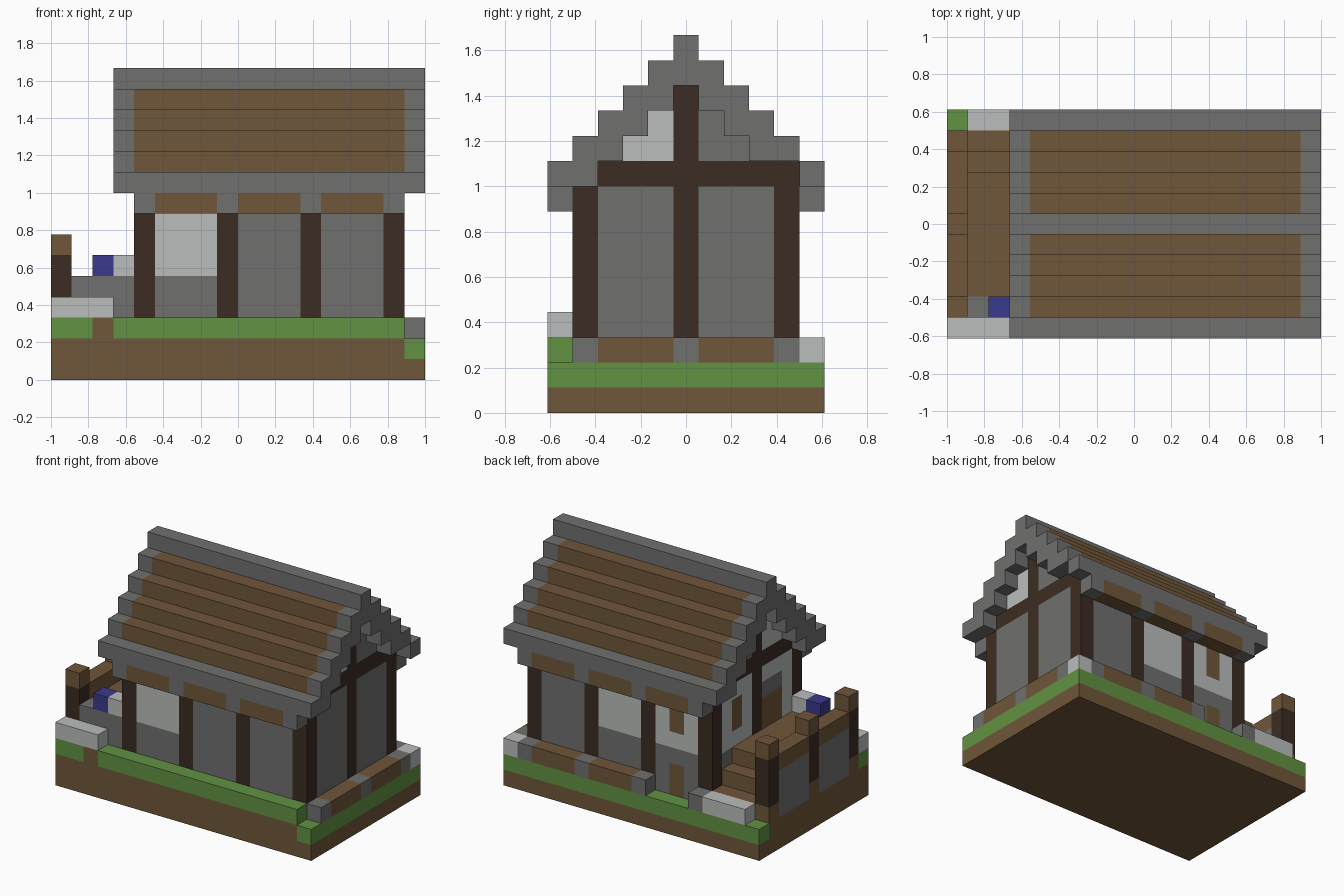
import bpy, bmesh
from mathutils import Vector

if "Cube" in bpy.data.objects:
    bpy.data.objects.remove(bpy.data.objects["Cube"], do_unlink=True)

U = 1 / 9                      # edge length of one building block
ORIGIN = Vector((-9, -5.5, 0))


def linear(v):
    v /= 255
    return v / 12.92 if v <= 0.04045 else ((v + 0.055) / 1.055) ** 2.4


COLOURS = {
    "brown": (112, 86, 58), "green": (98, 146, 66), "stone": (112, 112, 111),
    "pale": (187, 190, 188), "timber": (59, 44, 34), "blue": (58, 58, 142),
}
materials = {}
for name, rgb in COLOURS.items():
    mat = bpy.data.materials.new(name)
    mat.use_nodes = True
    col = (*map(linear, rgb), 1)
    mat.diffuse_color = col
    mat.node_tree.nodes["Principled BSDF"].inputs["Base Color"].default_value = col
    materials[name] = mat
SLOTS = list(COLOURS)

blocks = {}                    # cell -> (part, colour)


def span(r):
    return range(r, r + 1) if isinstance(r, int) else range(r[0], r[1] + 1)


def fill(part, colour, xs, ys, zs):
    """Fill an inclusive range of cells; later fills replace earlier ones."""
    for i in span(xs):
        for j in span(ys):
            for k in span(zs):
                blocks[i, j, k] = (part, colour)


# Ground: soil with grass on the edges, and a raised front bank
fill("ground", "brown", (0, 17), (0, 10), (0, 1))
fill("ground", "green", 17, (0, 10), 1)
fill("ground", "green", (0, 17), 10, 1)
fill("ground", "brown", (0, 16), (1, 9), 2)
fill("ground", "green", (0, 16), 0, 2)
fill("ground", "brown", 2, 0, 2)

# Low border along the back and the right end
fill("border", "brown", (9, 16), 10, 2)
fill("border", "brown", 17, (1, 9), 2)
for i in (4, 8, 12, 16):
    fill("border", "stone", i, 10, 2)
for j in (1, 5, 9):
    fill("border", "stone", 17, j, 2)
fill("border", "pale", 17, 10, 2)
fill("border", "pale", (1, 3), 10, 2)
fill("border", "pale", (0, 2), 0, 3)

# House body
fill("walls", "stone", (4, 16), (1, 9), (2, 9))
fill("walls", "pale", (5, 7), 1, (5, 7))
fill("walls", "pale", (5, 11), 9, (5, 7))
fill("walls", "pale", 4, (2, 8), (5, 8))

# Door and window panels
fill("walls", "brown", 6, 9, (2, 3))
fill("walls", "brown", 6, 9, (6, 7))
fill("walls", "brown", 4, 7, (6, 7))
fill("walls", "brown", 4, (3, 4), (5, 6))
fill("walls", "stone", 4, (3, 4), 7)

# Stepped roof over a filled gable
for j in range(11):
    d = min(j, 10 - j)
    low = max(8 + d, 9)
    fill("roof", "stone" if d in (0, 5) else "brown", (4, 16), j, (low, 9 + d))
    for i in (3, 17):
        fill("roof", "stone", i, j, (low, 9 + d))
    if d > 2:
        fill("gable", "stone", (4, 16), j, (10, 7 + d))
        if j < 5:
            for i in (4, 16):
                fill("gable", "pale", i, j, (10, 7 + d))
del blocks[17, 9, 9]

# Eave beams with stone ends
for j in (0, 10):
    fill("eaves", "brown", (4, 16), j, 8)
    for i in (4, 8, 12, 16):
        fill("eaves", "stone", i, j, 8)

# Timber frame
for i in (4, 8, 12, 16):
    for j in (1, 9):
        fill("timber_frame", "timber", i, j, (3, 8))
for i in (4, 16):
    fill("timber_frame", "timber", i, (2, 9), 9)
    fill("timber_frame", "timber", i, 5, (3, 12))

# Porch deck and steps
fill("porch", "brown", (1, 3), (2, 7), (3, 4))
fill("porch", "brown", (1, 3), 8, 3)
fill("porch", "stone", (1, 3), 1, (3, 4))
fill("porch", "pale", 3, 1, 5)
fill("porch", "blue", 2, 1, 5)

# Porch side wall, rail and posts
fill("railing", "stone", 0, (1, 9), (2, 4))
fill("railing", "brown", 0, (1, 9), 5)
for j in (1, 5, 9):
    fill("railing", "brown", 0, j, (2, 6))
    fill("railing", "timber", 0, j, (3, 5))


def build(part):
    """Make one mesh of the exposed block faces of a part."""
    bm = bmesh.new()
    for cell, (owner, colour) in blocks.items():
        if owner != part:
            continue
        for axis in range(3):
            for sign in (-1, 1):
                n = Vector((0, 0, 0))
                n[axis] = sign
                if tuple(int(c + s) for c, s in zip(cell, n)) in blocks:
                    continue
                a = Vector((0, 0, 0))
                a[(axis + 1) % 3] = 0.5
                b = n.cross(a)
                mid = Vector(cell) + Vector((0.5, 0.5, 0.5)) + n / 2 + ORIGIN
                corners = (mid - a - b, mid + a - b, mid + a + b, mid - a + b)
                face = bm.faces.new([bm.verts.new(c * U) for c in corners])
                face.material_index = SLOTS.index(colour)
    bmesh.ops.remove_doubles(bm, verts=bm.verts, dist=U / 100)
    bmesh.ops.dissolve_limit(bm, angle_limit=0.01, verts=bm.verts,
                             edges=bm.edges, delimit={"MATERIAL"})
    mesh = bpy.data.meshes.new(part)
    bm.to_mesh(mesh)
    bm.free()
    for name in SLOTS:
        mesh.materials.append(materials[name])
    bpy.context.collection.objects.link(bpy.data.objects.new(part, mesh))


for part in sorted({p for p, c in blocks.values()}):
    build(part)
